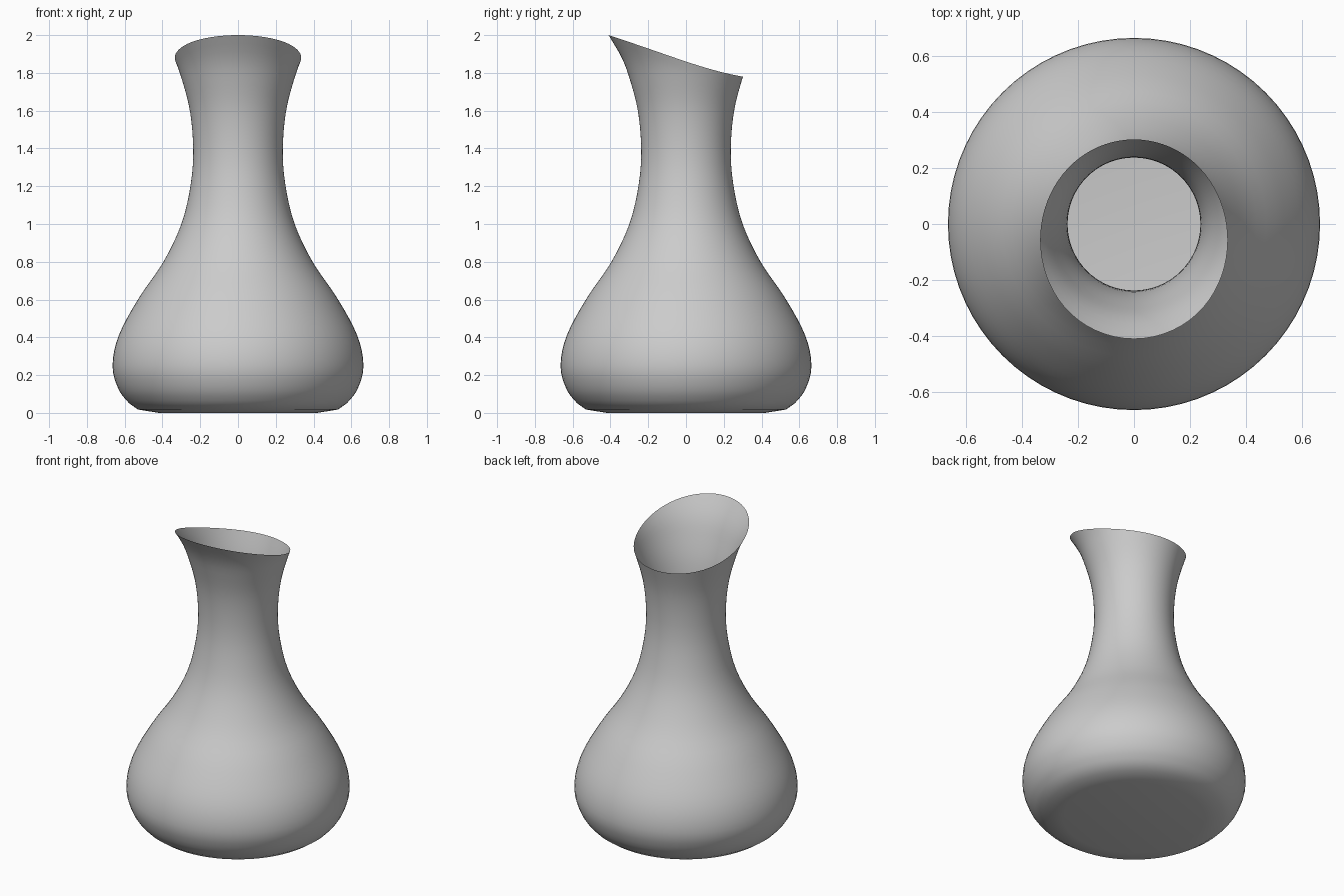
import bpy, bmesh, math

if "Cube" in bpy.data.objects:
    bpy.data.objects.remove(bpy.data.objects["Cube"])

# Profile of the carafe: (radius, height) from base edge to flared lip
PROFILE = [(0.45, 0.005), (0.53, 0.018), (0.575, 0.05), (0.63, 0.12), (0.664, 0.24),
           (0.635, 0.40), (0.53, 0.60), (0.395, 0.80), (0.30, 1.00), (0.252, 1.20),
           (0.237, 1.38), (0.255, 1.60), (0.308, 1.80), (0.345, 1.89), (0.41, 2.00)]
SIDES = 72
NECK = 1.38


def radius_at(z):
    """Smooth cubic interpolation of the profile radius by height."""
    n = len(PROFILE)

    def slope(i):
        a, b = PROFILE[max(i - 1, 0)], PROFILE[min(i + 1, n - 1)]
        return (b[0] - a[0]) / (b[1] - a[1])

    i = 0
    while i < n - 2 and z > PROFILE[i + 1][1]:
        i += 1
    (r0, z0), (r1, z1) = PROFILE[i], PROFILE[i + 1]
    h = z1 - z0
    t = (z - z0) / h
    return ((2*t**3 - 3*t**2 + 1) * r0 + (t**3 - 2*t**2 + t) * h * slope(i)
            + (3*t**2 - 2*t**3) * r1 + (t**3 - t**2) * h * slope(i + 1))


def rim_height(angle):
    """Slanted lip: high at the front spout, low at the back."""
    s = -math.sin(angle)
    return 1.86 + 0.11 * s + 0.03 * s * s


bm = bmesh.new()


def ring(point):
    verts = []
    for k in range(SIDES):
        a = 2 * math.pi * k / SIDES
        r, z = point(a)
        verts.append(bm.verts.new((r * math.cos(a), r * math.sin(a), z)))
    return verts


# Base edge and round belly up to the neck
rings = [ring(lambda a: (0.42, 0.0))]
for r, z in PROFILE[:3]:
    rings.append(ring(lambda a: (r, z)))
STEPS = 30
for i in range(1, STEPS + 1):
    z = 0.05 + (NECK - 0.05) * (i / STEPS) ** 1.3
    rings.append(ring(lambda a: (radius_at(z), z)))

# Flared neck stretched to the slanted rim
for i in range(1, 15):
    def neck_point(a):
        z = NECK + (rim_height(a) - NECK) * i / 14
        return radius_at(z), z
    rings.append(ring(neck_point))

# Skin the wall and close the flat bottom
for lo, hi in zip(rings, rings[1:]):
    for k in range(SIDES):
        j = (k + 1) % SIDES
        bm.faces.new((lo[k], lo[j], hi[j], hi[k]))
bm.faces.new(rings[0][::-1])

mesh = bpy.data.meshes.new("carafe")
bm.to_mesh(mesh)
bm.free()
carafe = bpy.data.objects.new("carafe", mesh)
bpy.context.collection.objects.link(carafe)
bpy.context.view_layer.objects.active = carafe
carafe.select_set(True)
bpy.ops.object.shade_smooth_by_angle(angle=math.radians(30))
